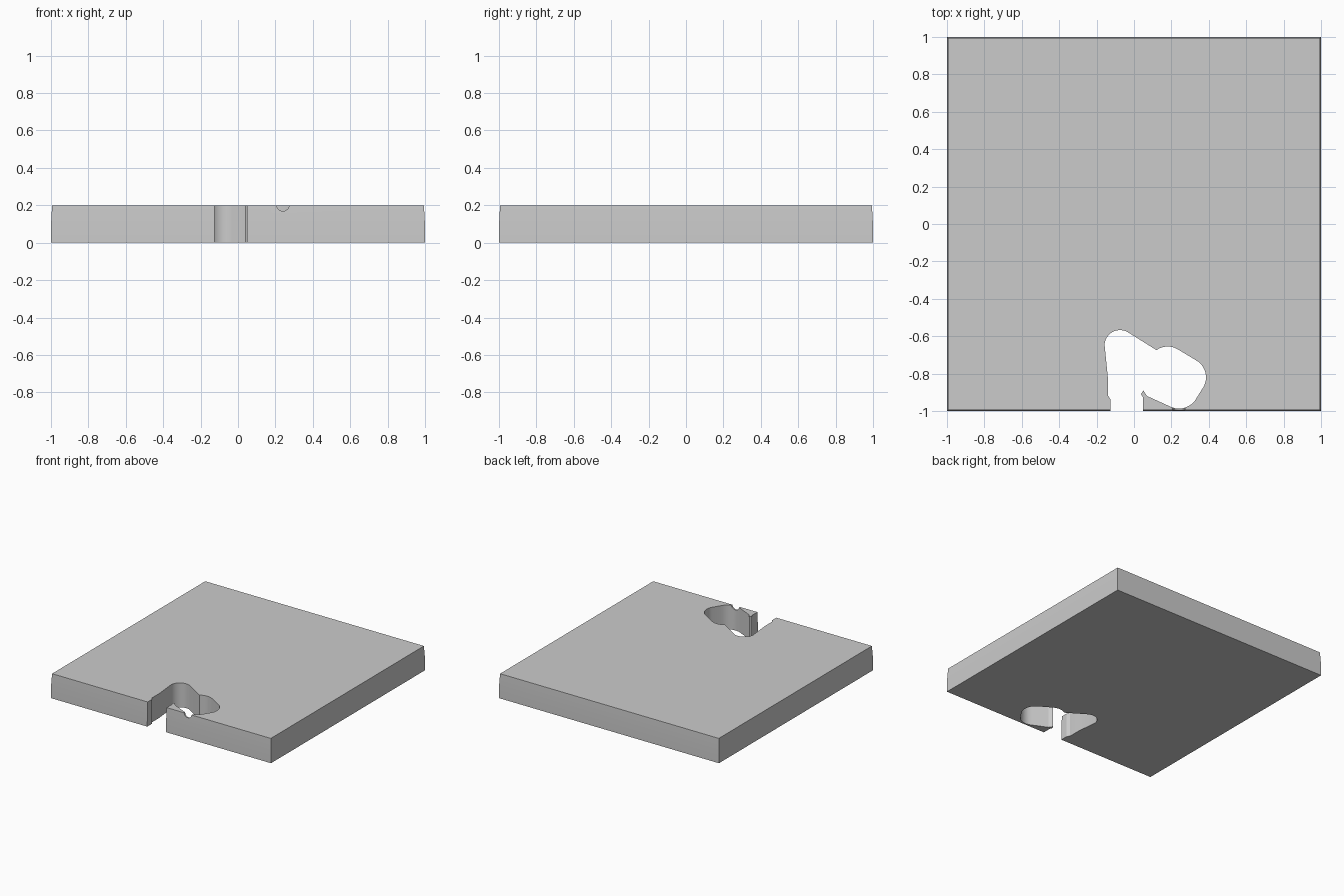
import bpy, bmesh
from math import sin, cos, radians

if "Cube" in bpy.data.objects:
    bpy.data.objects.remove(bpy.data.objects["Cube"])


def arc(cx, cy, r, a0, a1, n=10):
    angles = [radians(a0 + (a1 - a0) * i / n) for i in range(n + 1)]
    return [(cx + r * cos(a), cy + r * sin(a)) for a in angles]


def loft(name, rings):
    """Closed solid from equally long rings of 3D points."""
    bm = bmesh.new()
    loops = [[bm.verts.new(p) for p in ring] for ring in rings]
    n = len(loops[0])
    for lo, hi in zip(loops, loops[1:]):
        for i in range(n):
            j = (i + 1) % n
            bm.faces.new((lo[i], lo[j], hi[j], hi[i]))
    bm.faces.new(loops[0])
    bm.faces.new(loops[-1])
    bmesh.ops.recalc_face_normals(bm, faces=bm.faces)
    mesh = bpy.data.meshes.new(name)
    bm.to_mesh(mesh)
    bm.free()
    ob = bpy.data.objects.new(name, mesh)
    bpy.context.collection.objects.link(ob)
    return ob


def cut(target, cutter):
    mod = target.modifiers.new(cutter.name, 'BOOLEAN')
    mod.operation = 'DIFFERENCE'
    mod.solver = 'EXACT'
    mod.object = cutter
    cutter.hide_render = True
    cutter.hide_set(True)


# Square slab with slightly drafted upper walls
corners = ((-1, -1), (1, -1), (1, 1), (-1, 1))
plate = loft("plate", [[(x * s, y * s, z) for x, y in corners]
                       for s, z in ((1, 0), (0.999, 0.11), (0.994, 0.2))])

# Winding pocket: narrow entry slot, left lobe, middle bump, right lobe
outline = [(-0.125, -1.1), (-0.125, -0.94), (-0.14, -0.915), (-0.14, -0.82)]
outline += arc(-0.075, -0.65, 0.083, 175, 60)
outline += arc(0.18, -0.76, 0.105, 125, 62, 6)
outline += arc(0.28, -0.82, 0.105, 62, -28)
outline += arc(0.24, -0.88, 0.107, -28, -118)
outline += [(0.07, -0.92), (0.05, -0.89), (0.037, -0.91), (0.047, -0.925), (0.047, -1.1)]
pocket = loft("pocket_cutter", [[(x, y, z) for x, y in outline] for z in (-0.1, 0.3)])
cut(plate, pocket)

# Small dip worn through the thin front wall
dip = loft("dip_cutter", [[(x, y, z) for x, z in arc(0.24, 0.203, 0.034, 0, 345, 23)]
                          for y in (-1.1, -0.975)])
cut(plate, dip)

bpy.context.view_layer.objects.active = plate
plate.select_set(True)
for mod in list(plate.modifiers):
    bpy.ops.object.modifier_apply(modifier=mod.name)
for helper in (pocket, dip):
    bpy.data.objects.remove(helper)
bpy.ops.object.shade_smooth_by_angle(angle=radians(25))
